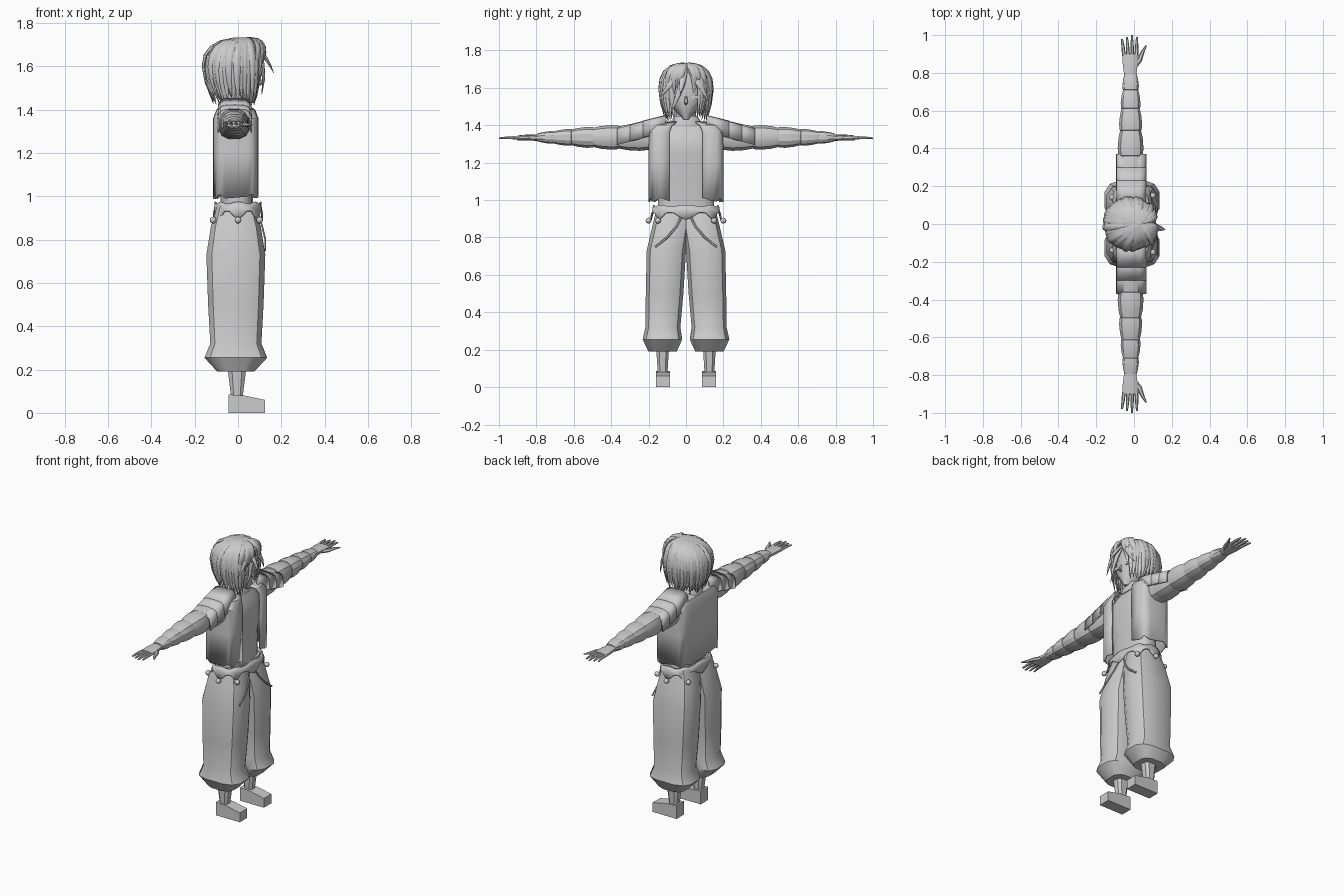
import bpy, bmesh, math, random
from mathutils import Vector

random.seed(4)
if bpy.data.objects.get("Cube"):
    bpy.data.objects.remove(bpy.data.objects["Cube"])

GREY = bpy.data.materials.new("plain_grey")
GREY.use_nodes = True
GREY.diffuse_color = (.6, .6, .6, 1)
GREY.node_tree.nodes["Principled BSDF"].inputs["Base Color"].default_value = GREY.diffuse_color
SIDES = {"left": 1, "right": -1}


def finish(name, bm, angle=35, solid=0):
    bmesh.ops.recalc_face_normals(bm, faces=bm.faces[:])
    mesh = bpy.data.meshes.new(name)
    bm.to_mesh(mesh)
    bm.free()
    part = bpy.data.objects.new(name, mesh)
    bpy.context.collection.objects.link(part)
    mesh.materials.append(GREY)
    if solid:
        part.modifiers.new("Thickness", "SOLIDIFY").thickness = solid
    bpy.ops.object.select_all(action="DESELECT")
    bpy.context.view_layer.objects.active = part
    part.select_set(True)
    bpy.ops.object.shade_smooth_by_angle(angle=math.radians(angle))


def skin(bm, rows, closed=True, caps=True):
    """Join rows of points into a surface."""
    rings = [[bm.verts.new(point) for point in row] for row in rows]
    count = len(rings[0])
    for low, high in zip(rings, rings[1:]):
        for i in range(count if closed else count - 1):
            j = (i + 1) % count
            bm.faces.new((low[i], low[j], high[j], high[i]))
    if caps and closed:
        bm.faces.new(rings[0])
        bm.faces.new(rings[-1])


def bend(value, power):
    return math.copysign(abs(value) ** power, value)


def outline(u0, u1, v0, v1, sides, power):
    """Rounded box between two pairs of limits."""
    grow = 1 / math.cos(math.pi / sides) ** power / 2
    points = []
    for i in range(sides):
        turn = math.tau * (i + .5) / sides
        points.append(((u0 + u1) / 2 + (u1 - u0) * grow * bend(math.cos(turn), power),
                       (v0 + v1) / 2 + (v1 - v0) * grow * bend(math.sin(turn), power)))
    return points


def loft(name, rings, sides=12, power=.7, side=1, along_arm=False, angle=35):
    """Each ring is a position and the limits of its outline."""
    rows = []
    for at, *limits in rings:
        points = outline(*limits, sides, power)
        rows.append([(u, side * at, v) if along_arm else (u, side * v, at) for u, v in points])
    bm = bmesh.new()
    skin(bm, rows)
    finish(name, bm, angle)


def body(name, rings, **style):
    """Symmetric loft; each ring is height, back, front and half width."""
    loft(name, [(z, back, front, -half, half) for z, back, front, half in rings], **style)


def strand(bm, path, widths, flat, out, sides=6):
    """Tapered strand, flattened along the out direction."""
    path = [Vector(point) for point in path]
    rows = []
    for i, point in enumerate(path):
        along = (path[min(i + 1, len(path) - 1)] - path[max(i - 1, 0)]).normalized()
        across = along.cross(Vector(out)).normalized()
        normal = across.cross(along)
        turns = [math.tau * k / sides for k in range(sides)]
        rows.append([point + widths[i] * (across * math.cos(t) + normal * flat * math.sin(t)) for t in turns])
    skin(bm, rows)


# Head with a narrow chin
rings = []
for i in range(10):
    rise = i / 9
    bulge = math.sin(math.pi * (.1 + .85 * rise)) ** .7
    rings.append((1.43 + .29 * rise, -.14 * bulge, .06 + .04 * bulge, .105 * bulge * (.4 + .6 * min(1, 3 * rise))))
body("head", rings, sides=16, power=.9, angle=60)

# Nose, eyes, neck and collar
bm = bmesh.new()
strand(bm, [(.09, 0, 1.57), (.11, 0, 1.52), (.09, 0, 1.51)], [.005, .01, .005], .9, (1, 0, .1))
finish("nose", bm)
for name, side in SIDES.items():
    bm = bmesh.new()
    eye = outline(-.02, .02, -.01, .01, sides=10, power=1)
    skin(bm, [[(x, side * (.045 + u), 1.55 + v) for u, v in eye] for x in (.092, .098)])
    finish(name + "_eye", bm)
body("neck", [(1.37, -.07, .04, .06), (1.5, -.07, .03, .05)], power=.9)
body("collar", [(1.39, -.1, .06, .1), (1.42, -.09, .06, .08), (1.45, -.08, .05, .06)], power=.8)

# Hair: two layers of locks fanned from the crown, shorter over the face
bm = bmesh.new()
STEPS = 8
for layer, count in ((1, 46), (.9, 38)):
    for i in range(count):
        turn = math.tau * (i + layer) / count
        if turn > math.pi:
            turn -= math.tau
        over_face = abs(turn) < .6
        size = layer * random.uniform(.94, 1.02)
        drop = (.15 if over_face else .29) + random.uniform(-.02, .02)
        path, widths = [], []
        for step in range(STEPS):
            t = step / (STEPS - 1)
            swept = turn + (bend(.3, 1) * t * (1 if turn > 0 else -1) if over_face else 0)
            reach = math.sin(math.pi * .7 * t)
            path.append((.05 * (1 - reach) - .015 + size * reach * .145 * math.cos(swept),
                         size * reach * .14 * math.sin(swept), 1.73 - drop * t ** 2.2))
            widths.append(.017 * min(1, .3 + 2 * t) * (1.1 - t ** 6))
        strand(bm, path, widths, .5, (math.cos(turn), math.sin(turn), .35))
# Loose fringe locks, each ending in a point
root = Vector((.06, 0, 1.72))
for middle, tip in (((.14, -.01, 1.63), (.11, -.08, 1.47)), ((.13, -.02, 1.65), (.165, -.03, 1.57)),
                    ((.13, .06, 1.65), (.1, .12, 1.53)), ((.13, -.06, 1.65), (.09, -.14, 1.55))):
    path = [root.lerp(Vector(middle), t).lerp(Vector(middle).lerp(Vector(tip), t), t)
            for t in (0, .25, .5, .75, 1)]
    strand(bm, path, [.01, .015, .018, .012, .002], .6, (1, 0, .4))
finish("hair", bm, 50)

# Shirt
body("shirt", [(.93, -.08, .07, .15), (1.1, -.08, .07, .15), (1.25, -.09, .09, .17),
               (1.33, -.09, .085, .17), (1.4, -.08, .05, .12)], sides=16, angle=50)

# Open vest with a ragged hem
rows = []
COLUMNS = 24
for z, scale in ((1, 1), (1.2, 1), (1.36, 1), (1.4, .85), (1.42, .55)):
    row = []
    for i in range(COLUMNS):
        turn = .1 + (math.tau - .2) * i / (COLUMNS - 1)
        hem = .012 * math.cos(i * 2) if z == 1 else 0
        row.append((scale * .105 * bend(math.cos(turn), .35) - .01,
                    scale * .2 * bend(math.sin(turn), .35), z + hem))
    rows.append(row)
bm = bmesh.new()
skin(bm, rows, closed=False)
finish("vest", bm, 30, solid=.008)

# Trousers, ankles, shoes and straps; leg rings give height, depth, inner and outer edge
LEG = ((.19, .085, .05, .2), (.255, .145, .02, .232), (.32, .118, .03, .217), (.5, .128, .014, .215),
       (.73, .136, 0, .21), (.86, .115, -.02, .18), (.96, .085, -.02, .155))
for name, side in SIDES.items():
    loft(name + "_trouser_leg", [(z, -depth - .01, depth - .01, inner, outer) for z, depth, inner, outer in LEG],
         power=.65, side=side)
    loft(name + "_ankle", [(.06, -.03, .02, .1, .15), (.22, -.05, .04, .09, .16)], sides=8, side=side)
    profile = [(-.045, 0), (.125, 0), (.125, .06), (.03, .08), (-.045, .085)]
    bm = bmesh.new()
    skin(bm, [[(x, side * y, z) for x, z in profile] for y in (.085, .16)])
    finish(name + "_shoe", bm, 20)
    bm = bmesh.new()
    path = [(.09, .01, .94), (.112, .05, .86), (.126, .1, .8), (.125, .165, .75)]
    strand(bm, [(x, side * y, z) for x, y, z in path], [.006] * len(path), .7, (1, 0, 0))
    finish(name + "_strap", bm)

# Sash with hanging points, and beads
POINTS = 8
rows = [[], [], []]
for i in range(POINTS * 6):
    turn = math.tau * i / (POINTS * 6)
    hang = (1 + math.cos(POINTS * turn)) / 2
    for row, z, grow in zip(rows, (.965 + .01 * hang, .945, .935 - .04 * hang ** 2), (.98, 1, 1.06)):
        row.append((.11 * grow * bend(math.cos(turn), .8), .18 * grow * bend(math.sin(turn), .8), z))
bm = bmesh.new()
skin(bm, rows, caps=False)
finish("sash", bm, solid=.008)
for name, side in SIDES.items():
    bm = bmesh.new()
    for x, y in ((0, .2), (-.115, .14), (.1, .15)):
        bead = bmesh.ops.create_icosphere(bm, subdivisions=2, radius=.016)
        bmesh.ops.translate(bm, verts=bead["verts"], vec=(x, side * y, .89))
    finish(name + "_beads", bm, 60)

# Sleeve outline: puffed sections that shorten and thin towards the wrist
sleeve = [(.15, -.09, .06, 1.25, 1.4)]
start, length = .2, .16
for section in range(5):
    for t in (0, .3, .7, 1):
        y = start + length * t
        thin = ((y - .2) / .6) ** 1.8
        puff = 1 + .12 * math.sin(math.pi * t) - .06 * t
        wide, tall = puff * (.068 - .034 * thin), puff * (.067 - .045 * thin)
        sleeve.append((y + .002 * (t == 0), -.018 - wide, -.018 + wide, 1.335 - tall, 1.335 + tall))
    start += length
    length *= .85

# Arms, hands and overlapping shoulder plates
for name, side in SIDES.items():
    loft(name + "_sleeve", sleeve, power=.8, side=side, along_arm=True, angle=28)
    loft(name + "_palm", [(.77, -.05, .01, 1.315, 1.35), (.85, -.06, .02, 1.32, 1.35), (.9, -.06, .02, 1.32, 1.345)],
         sides=10, side=side, along_arm=True)
    bm = bmesh.new()
    for i in range(4):
        x = .022 * i - .053
        tip = 1 - .01 * abs(i - 2)
        path = [(x, side * .89, 1.334), (x * 1.1, side * .94, 1.335), (x * 1.2, side * tip, 1.331)]
        strand(bm, path, [.01, .009, .005], .9, (0, 0, 1))
    path = [(0, side * .83, 1.33), (.03, side * .87, 1.33), (.045, side * .91, 1.33), (.065, side * .945, 1.33)]
    strand(bm, path, [.014, .014, .01, .004], .8, (0, 0, 1))
    finish(name + "_fingers", bm, 50)
    for tier in range(3):
        rows = []
        for y, z in ((.11, 1.455), (.23, 1.425)):
            row = []
            for i in range(9):
                turn = math.pi * i / 8
                row.append((.08 * bend(math.cos(turn), .5) - .015, side * (y + .07 * tier),
                            z - .02 * tier - .09 * (1 - bend(math.sin(turn), .4))))
            rows.append(row)
        bm = bmesh.new()
        skin(bm, rows, closed=False)
        finish(f"{name}_shoulder_plate_{tier + 1}", bm, 30, solid=.008)
